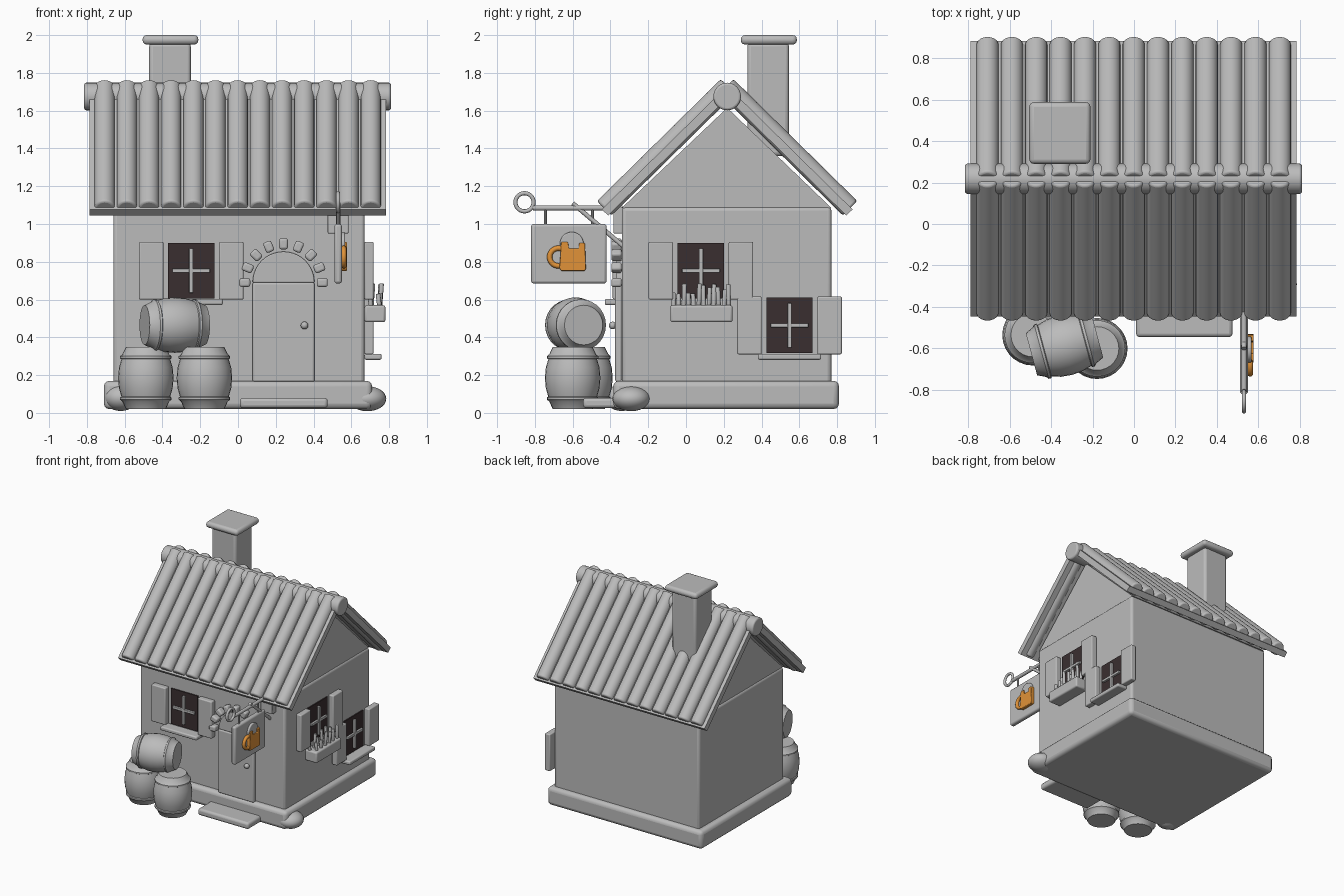
import bpy, bmesh, math, random
from mathutils import Vector, Matrix

if "Cube" in bpy.data.objects:
    bpy.data.objects.remove(bpy.data.objects["Cube"])

random.seed(4)


def material(name, rgb):
    m = bpy.data.materials.new(name)
    m.diffuse_color = (*rgb, 1)
    m.use_nodes = True
    m.node_tree.nodes["Principled BSDF"].inputs["Base Color"].default_value = m.diffuse_color
    return m


GREY = material("plain_grey", (0.5, 0.5, 0.5))
DARK = material("dark_glass", (0.042, 0.028, 0.030))
ORANGE = material("amber_orange", (0.75, 0.29, 0.04))


def finish(bm, name, mat=GREY, bevel=0.0, angle=35):
    bmesh.ops.recalc_face_normals(bm, faces=bm.faces)
    me = bpy.data.meshes.new(name)
    bm.to_mesh(me)
    bm.free()
    ob = bpy.data.objects.new(name, me)
    bpy.context.collection.objects.link(ob)
    me.materials.append(mat)
    if bevel:
        b = ob.modifiers.new("Bevel", 'BEVEL')
        b.width, b.segments, b.limit_method = bevel, 3, 'ANGLE'
    bpy.ops.object.select_all(action='DESELECT')
    ob.select_set(True)
    bpy.context.view_layer.objects.active = ob
    bpy.ops.object.shade_smooth_by_angle(angle=math.radians(angle))
    return ob


def box(name, x, y, z, bevel=0.0, mat=GREY, rot=None):
    """Box from (min, max) ranges, optionally rotated about its centre."""
    bm = bmesh.new()
    c = Vector([sum(r) / 2 for r in (x, y, z)])
    s = [abs(r[1] - r[0]) for r in (x, y, z)]
    m = Matrix.Translation(c) @ (rot or Matrix()) @ Matrix.Diagonal((*s, 1))
    bmesh.ops.create_cube(bm, size=1, matrix=m)
    return finish(bm, name, mat, bevel)


def rod(name, a, b, r, segs=20, mat=GREY, bevel=0.0):
    a, b = Vector(a), Vector(b)
    bm = bmesh.new()
    q = (b - a).to_track_quat('Z', 'Y').to_matrix().to_4x4()
    bmesh.ops.create_cone(bm, cap_ends=True, segments=segs, radius1=r, radius2=r,
                          depth=(b - a).length, matrix=Matrix.Translation((a + b) / 2) @ q)
    return finish(bm, name, mat, bevel)


def ball(name, c, s, mat=GREY):
    bm = bmesh.new()
    bmesh.ops.create_uvsphere(bm, u_segments=24, v_segments=14, radius=1,
                              matrix=Matrix.Translation(c) @ Matrix.Diagonal((*s, 1)))
    return finish(bm, name, mat, angle=60)


def prism(name, pts, offset, bevel=0.0, mat=GREY):
    bm = bmesh.new()
    f = bm.faces.new([bm.verts.new(p) for p in pts])
    g = bmesh.ops.extrude_face_region(bm, geom=[f])
    bmesh.ops.translate(bm, vec=offset, verts=[v for v in g['geom'] if isinstance(v, bmesh.types.BMVert)])
    return finish(bm, name, mat, bevel)


def lathe(name, profile, matrix, segs=28):
    bm = bmesh.new()
    vs = [bm.verts.new((r, 0, z)) for r, z in profile]
    es = [bm.edges.new(p) for p in zip(vs, vs[1:])]
    bmesh.ops.spin(bm, geom=vs + es, cent=(0, 0, 0), axis=(0, 0, 1), angle=math.tau, steps=segs)
    bmesh.ops.remove_doubles(bm, verts=bm.verts, dist=1e-4)
    bm.transform(matrix)
    return finish(bm, name)


def ring(name, c, big, small, mat=GREY):
    """Ring facing along x."""
    n = 10
    bpy.ops.mesh.primitive_torus_add(location=c, rotation=(0, math.pi / 2, 0), major_radius=big,
                                     minor_radius=small, major_segments=28, minor_segments=n)
    ob = bpy.context.object
    ob.name = name
    ob.data.materials.append(mat)
    bpy.ops.object.shade_smooth_by_angle(angle=math.radians(60))


# House shell
X0, X1, Y0, Y1 = -0.66, 0.67, -0.34, 0.77
RY = 0.218
box("foundation", (-0.71, 0.71), (-0.385, 0.81), (0.02, 0.17), 0.03)
box("walls", (X0, X1), (Y0, Y1), (0.10, 1.09), 0.02)
prism("gable_wall", [(X0 + .01, Y0, 1.085), (X0 + .01, Y1, 1.085), (X0 + .01, RY, 1.615)], (1.31, 0, 0))

# Roof: one slab and a row of round tiles per slope, mirrored about the ridge
for side, label in ((1, "front"), (-1, "back")):
    fy = lambda y: RY + side * (y - RY)
    prism(f"{label}_roof_slab", [(-0.787, fy(y), z) for y, z in
          ((-0.412, 1.045), (-0.446, 1.077), (0.204, 1.717), (0.238, 1.685))], (1.57, 0, 0))
    for i in range(13):
        x = -0.706 + i * 0.1174
        rod(f"{label}_roof_tile", (x, fy(-0.433), 1.083), (x, fy(0.222), 1.728), 0.054, 20, bevel=0.012)
rod("ridge_beam", (-0.815, RY, 1.675), (0.81, RY, 1.675), 0.073, 32, bevel=0.012)

# Chimney
box("chimney", (-0.47, -0.25), (0.325, 0.545), (1.36, 1.96), 0.02)
box("chimney_cap", (-0.505, -0.21), (0.29, 0.587), (1.95, 2.0), 0.022)


def wall_box(wall, name, u, d, z, bevel=0.0, mat=GREY):
    """Box on the front or right wall: u along it, d outwards from it."""
    if wall == "front":
        return box(name, u, (Y0 - d[1], Y0 - d[0]), z, bevel, mat)
    return box(name, (X1 + d[0], X1 + d[1]), u, z, bevel, mat)


def window(wall, u, z, sill=True):
    wall_box(wall, "window_pane", (u - .123, u + .123), (0, .009), (z - .147, z + .147), 0, DARK)
    wall_box(wall, "window_bar_upright", (u - .011, u + .011), (0, .028), (z - .118, z + .118), .004)
    wall_box(wall, "window_bar_level", (u - .1, u + .1), (0, .026), (z - .011, z + .011), .004)
    for s in (-1, 1):
        wall_box(wall, "shutter", (u + s * .212 - .065, u + s * .212 + .065), (.0, .048),
                 (z - .153, z + .153), .008)
    if sill:
        wall_box(wall, "window_sill", (u - .168, u + .168), (0, .09), (z - .182, z - .15), .01)


window("front", -0.248, 0.753)
window("right", 0.079, 0.753, False)
window("right", 0.548, 0.463)

# Flower box with shoots
box("flower_box", (X1, 0.78), (-0.083, 0.246), (0.48, 0.57), 0.012)
for i in range(12):
    y = -0.065 + i * 0.0265
    x = 0.705 + 0.045 * (i % 2)
    top = 0.64 + random.uniform(-0.02, 0.05)
    rod("plant_shoot", (x, y, 0.55), (x + random.uniform(-.01, .015), y + random.uniform(-.008, .008), top),
        0.013, 8, bevel=0.006)

# Arched door
DX, DZ, DR = 0.241, 0.69, 0.164
arch = [(DX + DR * math.cos(math.pi * i / 20), Y0 - .028, DZ + DR * math.sin(math.pi * i / 20)) for i in range(21)]
prism("door_arch", arch, (0, .035, 0), 0.006)
box("door", (DX - DR, DX + DR), (Y0 - .035, Y0), (0.165, DZ), 0.01)
ball("door_knob", (0.352, -0.388, 0.463), (.02, .02, .02))
for i in range(9):
    a = math.pi * i / 8
    x, z = DX + 0.205 * math.cos(a), DZ + 0.205 * math.sin(a)
    box("arch_stone", (x - .023, x + .023), (-0.395, Y0), (z - .029, z + .029), 0.012,
        rot=Matrix.Rotation(-a + math.pi / 2, 4, 'Y'))
box("doorstep", (0.01, 0.475), (-0.545, -0.36), (0.025, 0.08), 0.018)

# Corner rocks
ball("right_rock", (0.685, -0.29, 0.075), (0.1, 0.1, 0.066))
ball("left_rock", (-0.62, -0.34, 0.08), (0.09, 0.09, 0.07))

# Barrels: bulged body with two hoops
H = [(0, 0), (.105, 0), (.124, .04), (.136, .05), (.136, .062), (.129, .066), (.142, .11), (.147, .165)]
profile = [(r, z - .165) for r, z in H] + [(r, .165 - z) for r, z in H[-2::-1]]
lathe("left_barrel", profile, Matrix.Translation((-0.488, -0.535, 0.185)))
lathe("right_barrel", profile, Matrix.Translation((-0.178, -0.6, 0.185)))
lie = Vector((0.966, 0.26, 0.0)).to_track_quat('Z', 'Y').to_matrix().to_4x4()
lathe("lying_barrel", profile, Matrix.Translation((-0.335, -0.585, 0.465)) @ lie)

# Hanging sign with bracket
SX = 0.53
box("bracket_plate", (0.475, 0.585), (-0.385, -0.335), (0.95, 1.09), 0.006)
rod("sign_pole", (SX, -0.81, 1.085), (SX, -0.335, 1.085), 0.014, 14)
rod("sign_strut", (SX, -0.6, 1.11), (SX, -0.335, 0.885), 0.012, 14)
ring("sign_pole_ring", (SX, -0.855, 1.115), 0.048, 0.011)
for y in (-0.745, -0.495):
    rod("sign_hanger", (SX, y, 0.99), (SX, y, 1.085), 0.008, 10)
box("sign_board", (0.51, 0.55), (-0.82, -0.42), (0.685, 1.0), 0.014)

# Mug emblem on the board
prism("mug_body", [(0.545, y, z) for y, z in
      ((-.67, .765), (-.66, .752), (-.535, .752), (-.53, .765), (-.535, .9), (-.565, .9),
       (-.568, .87), (-.62, .87), (-.625, .905), (-.66, .905))], (0.032, 0, 0), 0.005, ORANGE)
ring("mug_handle", (0.56, -0.675, 0.825), 0.047, 0.014, ORANGE)
rod("mug_foam", (0.545, -0.605, 0.895), (0.566, -0.605, 0.895), 0.063, 28, bevel=0.006)
